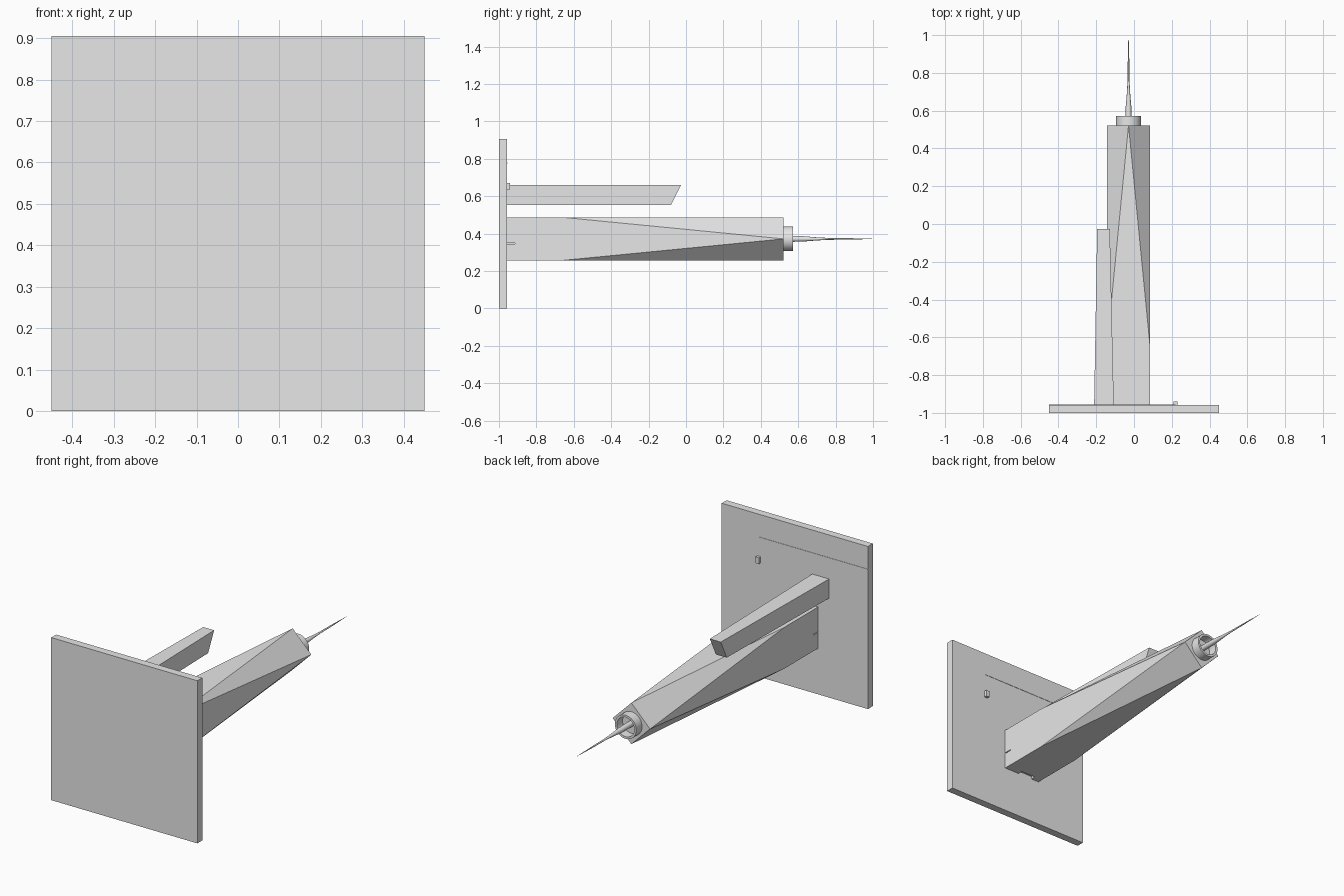
import bpy, bmesh, math
from mathutils import Vector

if "Cube" in bpy.data.objects:
    bpy.data.objects.remove(bpy.data.objects["Cube"], do_unlink=True)

grey = bpy.data.materials.new("light grey")
grey.use_nodes = True
grey.diffuse_color = (0.8, 0.8, 0.8, 1)
grey.node_tree.nodes["Principled BSDF"].inputs["Base Color"].default_value = (0.8, 0.8, 0.8, 1)

GROUND = -0.957           # face of the slab the buildings stand on
AXIS_X, AXIS_Z = -0.029, 0.372
HALF = 0.115


def finish(name, bm):
    bmesh.ops.recalc_face_normals(bm, faces=bm.faces)
    mesh = bpy.data.meshes.new(name)
    bm.to_mesh(mesh)
    bm.free()
    mesh.materials.append(grey)
    obj = bpy.data.objects.new(name, mesh)
    bpy.context.collection.objects.link(obj)
    return obj


def box(name, lo, hi):
    bm = bmesh.new()
    bmesh.ops.create_cube(bm, size=1)
    for v in bm.verts:
        v.co = Vector([(a + b) / 2 + c * (b - a) for a, b, c in zip(lo, hi, v.co)])
    return finish(name, bm)


def lathe(name, profile, sides, closed=False):
    """Spin (radius, y) points about the tower axis."""
    bm = bmesh.new()
    rings = []
    for r, y in profile:
        rings.append([bm.verts.new((AXIS_X + r * math.cos(a), y, AXIS_Z + r * math.sin(a)))
                      for a in (math.tau * i / sides for i in range(sides))])
    pairs = list(zip(rings, rings[1:]))
    if closed:
        pairs.append((rings[-1], rings[0]))
    for a, b in pairs:
        for i in range(sides):
            j = (i + 1) % sides
            bm.faces.new((a[i], a[j], b[j], b[i]))
    if not closed:
        bm.faces.new(rings[0])
        bm.faces.new(rings[-1])
    obj = finish(name, bm)
    bpy.ops.object.select_all(action='DESELECT')
    bpy.context.view_layer.objects.active = obj
    obj.select_set(True)
    bpy.ops.object.shade_smooth_by_angle(angle=math.radians(35))
    return obj


# Ground slab with a raised kerb and a small kiosk
box("ground_slab", (-0.45, -1, 0), (0.45, GROUND, 0.905))
box("kerb", (-0.45, GROUND - 0.002, 0.775), (0.22, GROUND + 0.002, 0.779))
box("kiosk", (0.21, GROUND - 0.002, 0.637), (0.23, -0.94, 0.672))

# Main tower: square podium twisting into a square turned by 45 degrees
bm = bmesh.new()


def square(y, radius, turn):
    return [bm.verts.new((AXIS_X + radius * math.cos(a), y, AXIS_Z + radius * math.sin(a)))
            for a in (math.pi / 2 * i + turn for i in range(4))]


foot = square(GROUND - 0.002, HALF * math.sqrt(2), math.pi / 4)
podium = square(-0.66, HALF * math.sqrt(2), math.pi / 4)
roof = square(0.522, HALF, 0)
for i in range(4):
    j = (i + 1) % 4
    bm.faces.new((foot[i], foot[j], podium[j], podium[i]))
    bm.faces.new((podium[i], podium[j], roof[j]))
    bm.faces.new((roof[i], roof[j], podium[i]))
bm.faces.new(foot)
bm.faces.new(roof)
tower = finish("main_tower", bm)

# Entrance recess and narrow side slots
cutters = [box("entrance_cutter", (-0.095, -0.98, 0.2), (-0.005, -0.93, 0.272))]
for side in (-1, 1):
    x = AXIS_X + side * HALF
    cutters.append(box("slot_cutter", (x - 0.01, -0.98, 0.345), (x + 0.01, -0.915, 0.35)))
for cutter in cutters:
    cutter.hide_render = True
    cutter.hide_set(True)
    cutter.display_type = 'WIRE'
    mod = tower.modifiers.new("recess", 'BOOLEAN')
    mod.operation = 'DIFFERENCE'
    mod.solver = 'EXACT'
    mod.object = cutter

# Roof ring and spire
lathe("roof_ring", [(0.066, 0.518), (0.066, 0.573), (0.054, 0.573), (0.054, 0.518)], 32, closed=True)
lathe("spire", [(0.016, 0.518), (0.015, 0.62), (0.009, 0.69), (0.005, 0.76),
                (0.004, 0.87), (0.0005, 1.0)], 12)

# Second tower: tapering block with a sloped roof
bm = bmesh.new()
bmesh.ops.create_cube(bm, size=1)
for v in bm.verts:
    top, right, upper = v.co.y > 0, v.co.x > 0, v.co.z > 0
    if top:
        v.co.x = -0.128 if right else -0.195
        v.co.y = -0.027 if upper else -0.08
    else:
        v.co.x = -0.107 if right else -0.211
        v.co.y = GROUND - 0.002
    v.co.z = 0.66 if upper else 0.553
finish("second_tower", bm)
